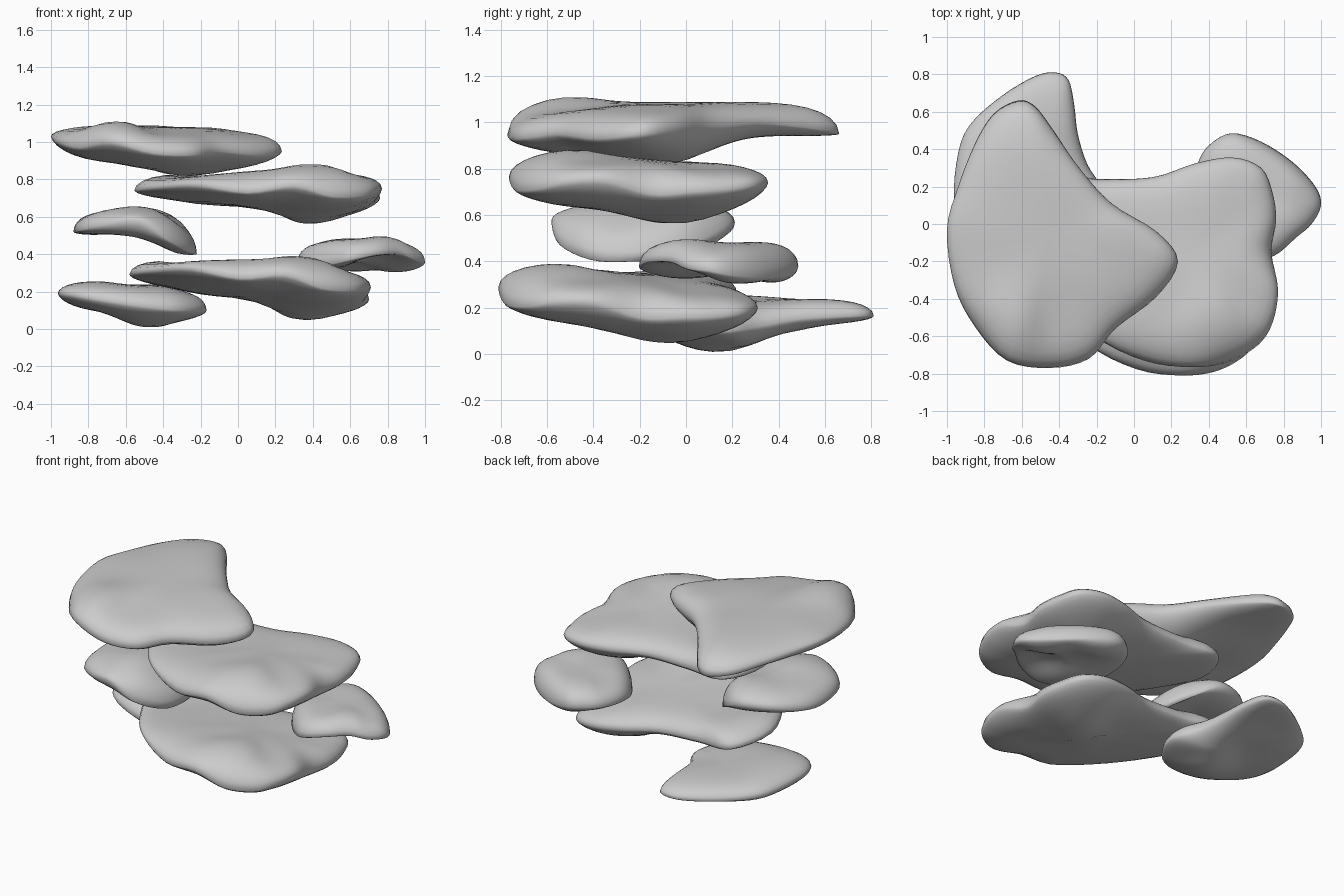
import bpy, bmesh
from mathutils import Vector

RINGS, STEPS = 10, 4


def field(pts, x, y):
    # smooth height blended from a few control points
    ws = [(1 / (((x - a) ** 2 + (y - b) ** 2) ** 1.4 + 0.002), z) for a, b, z in pts]
    return sum(w * z for w, z in ws) / sum(w for w, _ in ws)


def smooth_loop(pts):
    # closed Catmull-Rom curve through the rim points
    out, n = [], len(pts)
    for i in range(n):
        p0, p1, p2, p3 = (Vector(pts[(i + k) % n]) for k in (-1, 0, 1, 2))
        for s in range(STEPS):
            t = s / STEPS
            out.append(0.5 * (2 * p1 + (p2 - p0) * t + (2 * p0 - 5 * p1 + 4 * p2 - p3) * t * t
                              + (3 * p1 - p0 - 3 * p2 + p3) * t ** 3))
    return out


def slab(name, rim, top, bottom, move=(0, 0, 0), sx=1, tilt_x=0, tilt_y=0, under=(2.8, 0.62)):
    rim = smooth_loop(rim)
    n = len(rim)
    c = sum(rim, Vector()) / n
    bm = bmesh.new()

    def vert(x, y, z):
        return bm.verts.new((x * sx + move[0], y + move[1],
                             z + move[2] + tilt_x * x + tilt_y * (y + 0.2)))

    edge = [vert(*p) for p in rim]
    for pts, (power, bend), flip in ((top, (5, 0.5), False), (bottom, under, True)):
        prev = edge
        for r in range(1, RINGS):
            t = 1 - (r / RINGS) ** 1.8
            ring = []
            for p in rim:
                x, y = c.x + (p.x - c.x) * t, c.y + (p.y - c.y) * t
                k = (1 - t ** power) ** bend
                base = c.z + (p.z - c.z) * t
                ring.append(vert(x, y, base + (field(pts, x, y) - base) * k))
            for i in range(n):
                j = (i + 1) % n
                q = (prev[i], prev[j], ring[j], ring[i])
                bm.faces.new(q[::-1] if flip else q)
            prev = ring
        mid = vert(c.x, c.y, field(pts, c.x, c.y))
        for i in range(n):
            q = (prev[i], prev[(i + 1) % n], mid)
            bm.faces.new(q[::-1] if flip else q)
    bmesh.ops.recalc_face_normals(bm, faces=bm.faces)
    for f in bm.faces:
        f.smooth = True
    me = bpy.data.meshes.new(name)
    bm.to_mesh(me)
    bm.free()
    bpy.context.collection.objects.link(bpy.data.objects.new(name, me))


# top slab
slab("top_slab",
     [(-.62, .66, .95), (-.53, .63, .96), (-.43, .5, .98), (-.3, .31, 1), (-.12, .11, .98),
      (.12, -.04, .97), (.235, -.2, .95), (.12, -.39, .93), (-.1, -.56, .95),
      (-.24, -.72, .93), (-.45, -.77, .94), (-.68, -.73, 1), (-.85, -.55, .97),
      (-.96, -.33, 1), (-1, -.03, 1.03), (-.94, .2, 1.02), (-.85, .43, 1), (-.75, .59, .97)],
     [(-.66, -.55, 1.13), (-.4, -.55, 1.05), (-.75, 0, 1.09), (-.5, .3, 1.09),
      (-.2, -.1, 1.08), (.05, -.2, 1.06), (-.9, -.2, 1.08)],
     [(-.85, -.4, .88), (-.25, -.15, .81), (0, -.2, .83), (-.65, 0, .91),
      (-.6, .35, .94), (-.4, -.55, .84)])

# two broad middle slabs share one shape
rim = [(-.555, -.02, .74), (-.42, -.33, .76), (-.22, -.59, .77), (.05, -.73, .73),
       (.3, -.765, .765), (.5, -.74, .71), (.66, -.65, .71), (.74, -.53, .74), (.77, -.35, .75),
       (.735, -.15, .69), (.76, .02, .7), (.74, .17, .71), (.68, .3, .73), (.53, .355, .74),
       (.33, .325, .74), (.1, .25, .74), (-.2, .24, .73), (-.45, .25, .73)]
top = [(-.42, -.02, .85), (-.24, -.1, .81), (-.02, -.2, .83), (.2, -.35, .85), (.4, -.5, .895),
       (.4, .1, .83), (.65, -.35, .83), (.58, .12, .8)]
bottom = [(-.45, 0, .67), (-.1, -.2, .655), (.1, .05, .66), (.4, -.05, .55), (.4, -.5, .62),
          (.62, -.15, .59), (.15, -.55, .66)]
slab("upper_slab", rim, top, bottom)
slab("lower_slab", rim, top, bottom, (-.04, -.045, -.48), .975, -.07, -.045)

# bottom left slab
slab("base_slab",
     [(-.96, .12, .19), (-.94, .38, .18), (-.87, .54, .17), (-.7, .69, .16), (-.53, .79, .16),
      (-.42, .81, .165), (-.35, .77, .165), (-.32, .64, .16), (-.3, .48, .15), (-.25, .32, .12),
      (-.17, .18, .1), (-.2, .03, .1), (-.32, -.1, .1), (-.5, -.14, .12), (-.7, -.12, .15),
      (-.88, -.04, .18)],
     [(-.85, .15, .26), (-.4, .15, .24), (-.5, .6, .24), (-.25, .15, .19)],
     [(-.44, .1, -.015), (-.55, .65, .13), (-.85, .2, .09), (-.6, .4, .1), (-.28, .15, .03)])

# two small arched slabs
slab("left_arched_slab",
     [(-.88, -.15, .52), (-.84, -.4, .53), (-.7, -.53, .56), (-.53, -.58, .58), (-.38, -.55, .48),
      (-.26, -.42, .41), (-.22, -.25, .40), (-.25, -.05, .41), (-.34, .1, .46), (-.5, .21, .56),
      (-.7, .16, .57), (-.83, .02, .54)],
     [(-.8, -.2, .62), (-.65, -.2, .64), (-.53, -.3, .675), (-.5, .05, .66), (-.4, -.2, .63),
      (-.27, -.25, .52)],
     [(-.78, -.2, .5), (-.53, -.2, .56), (-.4, -.2, .46), (-.29, -.28, .36)], under=(4, .5))
slab("right_arched_slab",
     [(.34, .32, .37), (.4, .42, .38), (.52, .485, .38), (.68, .44, .35), (.85, .33, .33),
      (.97, .2, .34), (1, .1, .36), (.95, 0, .37), (.87, -.07, .4), (.75, -.17, .4),
      (.6, -.2, .37), (.47, -.1, .34), (.36, .05, .34), (.32, .18, .36)],
     [(.38, .22, .46), (.55, .36, .49), (.82, 0, .52), (.6, 0, .48), (.82, .22, .48),
      (.94, .1, .44)],
     [(.42, .2, .34), (.6, .2, .37), (.75, 0, .42), (.85, .22, .28), (.62, .38, .28),
      (.5, 0, .31)], under=(4, .5))
